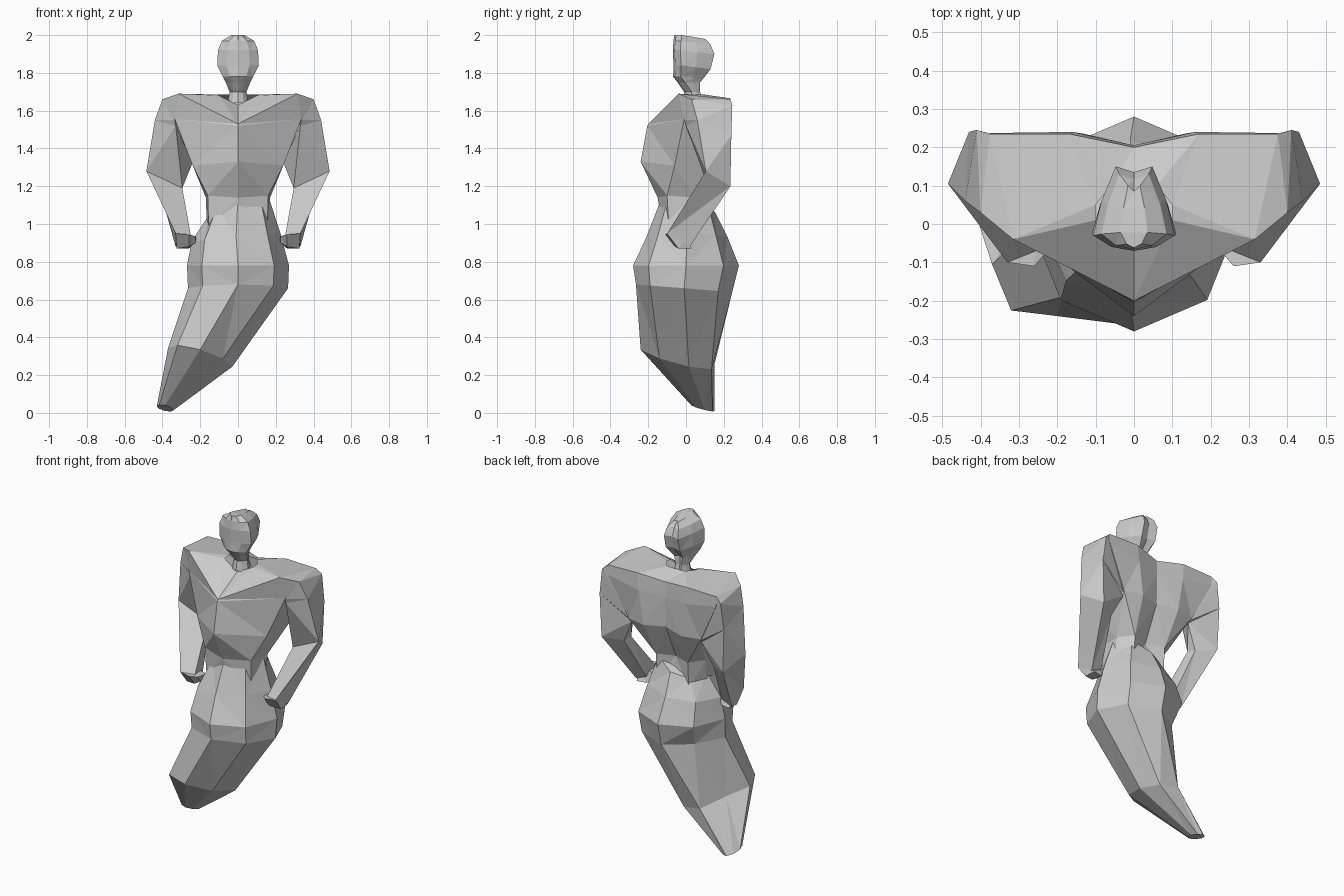
import bpy, bmesh, math


def loft(name, rings, closed=True, caps=True, mirror=False):
    """Bridge equal-length rings of points into a flat-shaded shell."""
    bm = bmesh.new()
    rows = [[bm.verts.new(p) for p in r] for r in rings]
    n = len(rows[0])
    for a, b in zip(rows, rows[1:]):
        for i in range(n if closed else n - 1):
            j = (i + 1) % n
            bm.faces.new((a[i], a[j], b[j], b[i]))
    if caps:
        bm.faces.new(rows[0])
        bm.faces.new(rows[-1])
    bmesh.ops.triangulate(bm, faces=bm.faces[:])
    bmesh.ops.recalc_face_normals(bm, faces=bm.faces[:])
    # open half shells: make sure the faces point away from the body axis
    if not closed and sum(f.normal.x * f.calc_area() for f in bm.faces) < 0:
        bmesh.ops.reverse_faces(bm, faces=bm.faces[:])
    me = bpy.data.meshes.new(name)
    bm.to_mesh(me)
    bm.free()
    ob = bpy.data.objects.new(name, me)
    bpy.context.collection.objects.link(ob)
    if mirror:
        m = ob.modifiers.new("Mirror", 'MIRROR')
        m.use_clip = True
        m.merge_threshold = 0.001
    return ob


# Head and neck: egg-shaped slices (z, half width, front y, back y, back drop)
def head_ring(z, w, f, b, drop):
    half = [(w * .55, f + .01, 0), (w, f + .04, 0), (w * .8, (f + b) / 2 + .02, .5), (w * .45, b, 1)]
    right = [(x, y, z - drop * d) for x, y, d in half]
    left = [(-x, y, q) for x, y, q in reversed(right)]
    return [(0, f, z)] + right + [(0, b - .015, z - drop)] + left


loft("head", [head_ring(*r) for r in (
    (1.64, .055, -.02, .09, 0),
    (1.70, .045, -.01, .075, 0),
    (1.75, .065, -.045, .075, 0),
    (1.78, .080, -.068, .10, 0),
    (1.84, .110, -.066, .13, .02),
    (1.92, .106, -.070, .15, .02),
    (1.97, .085, -.066, .13, .02),
    (2.00, .035, -.062, .10, .02))])

# Torso: half rows from front centre round to back centre
loft("torso", [
    [(0, -.01, 1.63), (.10, .01, 1.68), (.10, .05, 1.685), (.06, .10, 1.685), (0, .10, 1.685)],
    [(0, -.20, 1.53), (.315, -.04, 1.69), (.375, .235, 1.66), (.17, .235, 1.665), (0, .20, 1.64)],
    [(0, -.205, 1.52), (.335, -.01, 1.555), (.375, .237, 1.60), (.16, .24, 1.56), (0, .205, 1.55)],
    [(0, -.24, 1.33), (.24, -.06, 1.31), (.25, .21, 1.35), (.13, .235, 1.35), (0, .20, 1.36)],
    [(0, -.15, 1.14), (.16, -.10, 1.15), (.17, .05, 1.14), (.11, .14, 1.14), (0, .10, 1.14)],
    [(0, -.12, .96), (.155, -.09, .98), (.165, .03, .98), (.11, .13, .97), (0, .12, .96)],
], closed=False, caps=False, mirror=True)

# Arms: four-sided sections from shoulder to wrist
loft("arm", [
    [(.335, -.01, 1.555), (.315, -.04, 1.69), (.375, .235, 1.66), (.25, .21, 1.35)],
    [(.335, -.008, 1.55), (.40, .03, 1.66), (.41, .245, 1.63), (.245, .20, 1.34)],
    [(.33, .0, 1.52), (.44, .06, 1.55), (.43, .24, 1.47), (.24, .19, 1.325)],
    [(.295, .12, 1.19), (.485, .105, 1.28), (.42, .235, 1.20), (.31, .17, 1.18)],
    [(.25, -.07, .94), (.33, -.10, .95), (.33, .02, .88), (.26, .02, .91)],
], mirror=True)

# Hands: small wedge fists resting on the hips
loft("hand", [
    [(.33, -.10, .95), (.335, .0, .93), (.32, .03, .87), (.325, -.04, .87)],
    [(.26, -.11, .945), (.25, .0, .94), (.26, .02, .87), (.26, -.06, .88)],
    [(.225, -.07, .935), (.22, .0, .93), (.225, .0, .90), (.225, -.05, .90)],
], mirror=True)


# Hips and legs: tilted, skewed eight-sided slices, dented at the back left
def slice_ring(cx, cy, cz, rx, ry, tx, ty, skew, dent):
    ring = []
    for k in range(8):
        c, s = math.cos(k * math.pi / 4), math.sin(k * math.pi / 4)
        d = dent if k == 3 else 1
        ring.append((cx + rx * c * d, cy + ry * s * d + skew * c, cz + tx * c + ty * s))
    return ring


loft("hips_and_legs", [slice_ring(*r) for r in (
    (.00, .015, 1.105, .155, .14, .06, -.045, 0, 1),
    (-.01, .005, .93, .235, .215, .02, .0, 0, 1),
    (.00, .00, .78, .27, .28, .0, .0, 0, 1),
    (.00, -.01, .66, .265, .255, .0, -.02, 0, .85),
    (-.20, -.045, .295, .17, .195, -.05, -.04, .06, .7),
    (-.385, .09, .025, .045, .062, -.01, -.015, .01, 1))])
